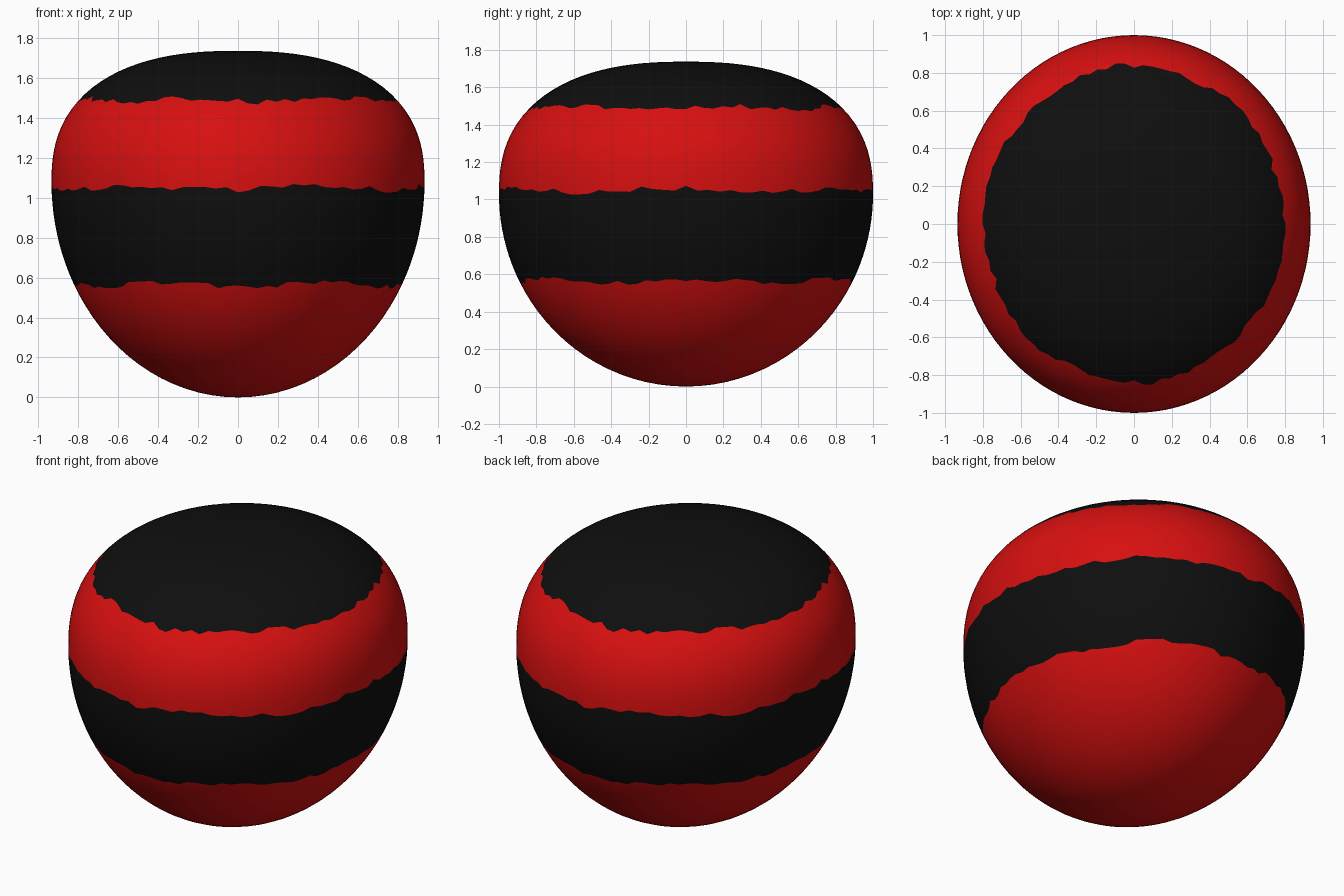
import bpy, bmesh, math, random

if "Cube" in bpy.data.objects:
    bpy.data.objects.remove(bpy.data.objects["Cube"])

random.seed(4)
COLS, TOP = 104, 1.737


def material(name, rgb):
    m = bpy.data.materials.new(name)
    m.diffuse_color = (*rgb, 1)
    m.use_nodes = True
    m.node_tree.nodes["Principled BSDF"].inputs["Base Color"].default_value = m.diffuse_color
    return m


def radius(z, widest, r):
    """Half width at height z: round bowl below, squarer dome above."""
    if z <= widest:
        return r * math.sqrt(max(0, 1 - ((widest - z) / widest) ** 2))
    p = 2.42
    t = min(1, (z - widest) / (TOP - widest))
    return r * (1 - t ** p) ** (1 / p)


def ragged(z):
    """Uneven edge height per column, repeated on the opposite half."""
    half = COLS // 2
    ph = random.uniform(0, 6)
    row = [z + 0.010 * math.sin(6 * math.pi * i / half + ph)
           + random.uniform(-0.014, 0.014) for i in range(half)]
    return row + row


# Colour band edges and the spacing of the rings inside each band
edges = [[0.0] * COLS, ragged(0.565), ragged(1.05), ragged(1.49), [TOP] * COLS]
linear = lambda t: t
bands = [
    (16, lambda t: 1 - math.cos(t * math.pi / 2), 0),
    (10, linear, 1),
    (10, linear, 0),
    (16, lambda t: 1 - (1 - t) ** 2.4, 1),
]

bm = bmesh.new()
bottom = bm.verts.new((0, 0, 0))
top = bm.verts.new((0, 0, TOP))
rings, ring_mats = [], []
for b, (steps, ease, mat) in enumerate(bands):
    for s in range(1, steps + 1):
        ring_mats.append(mat)
        if b == 3 and s == steps:
            break
        ring = []
        for i in range(COLS):
            a = 2 * math.pi * i / COLS
            lo, hi = edges[b][i], edges[b + 1][i]
            z = lo + (hi - lo) * ease(s / steps)
            ring.append(bm.verts.new((radius(z, 1.08, 0.935) * math.cos(a),
                                      radius(z, 1.03, 1.0) * math.sin(a), z)))
        rings.append(ring)

# Skin the rings and close both poles
for i in range(COLS):
    j = (i + 1) % COLS
    bm.faces.new((bottom, rings[0][j], rings[0][i])).material_index = ring_mats[0]
    bm.faces.new((top, rings[-1][i], rings[-1][j])).material_index = ring_mats[-1]
    for k in range(len(rings) - 1):
        lo, hi = rings[k], rings[k + 1]
        bm.faces.new((lo[i], lo[j], hi[j], hi[i])).material_index = ring_mats[k + 1]
for f in bm.faces:
    f.smooth = True

mesh = bpy.data.meshes.new("striped_ball")
bm.to_mesh(mesh)
bm.free()
mesh.materials.append(material("red", (0.68, 0.005, 0.005)))
mesh.materials.append(material("black", (0.0045, 0.0045, 0.0045)))
ball = bpy.data.objects.new("striped_ball", mesh)
bpy.context.collection.objects.link(ball)
